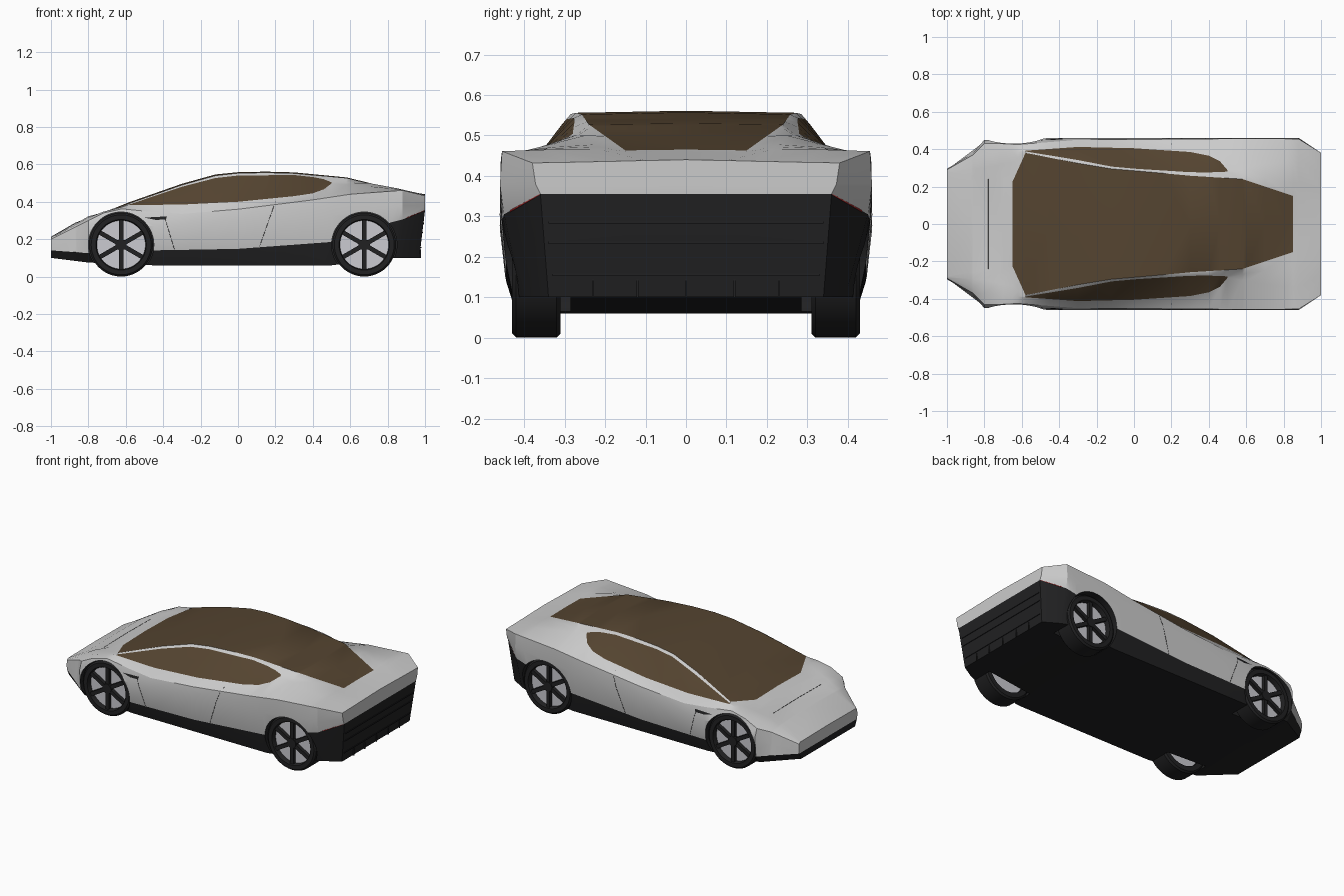
import bpy, bmesh, math
from mathutils import Vector, Matrix
from mathutils.bvhtree import BVHTree

if "Cube" in bpy.data.objects:
    bpy.data.objects.remove(bpy.data.objects["Cube"])


def material(name, rgb):
    m = bpy.data.materials.new(name)
    m.diffuse_color = (*rgb, 1)
    m.use_nodes = True
    m.node_tree.nodes["Principled BSDF"].inputs["Base Color"].default_value = m.diffuse_color
    return m


SILVER = material("silver_paint", (0.62, 0.63, 0.65))
DARK = material("black_trim", (0.015, 0.015, 0.016))
GLASS = material("bronze_glass", (0.09, 0.058, 0.03))
ALLOY = material("light_alloy", (0.6, 0.6, 0.64))
RED = material("tail_red", (0.3, 0.02, 0.02))


def make_object(name, bm, mats, smooth=25):
    me = bpy.data.meshes.new(name)
    bm.to_mesh(me)
    bm.free()
    for m in mats:
        me.materials.append(m)
    ob = bpy.data.objects.new(name, me)
    bpy.context.collection.objects.link(ob)
    if smooth:
        bpy.ops.object.select_all(action='DESELECT')
        ob.select_set(True)
        bpy.context.view_layer.objects.active = ob
        bpy.ops.object.shade_smooth_by_angle(angle=math.radians(smooth))
    return ob


def add_box(bm, loc, size, pre=Matrix()):
    mat = pre @ Matrix.Translation(loc) @ Matrix.Diagonal((*size, 1))
    bmesh.ops.create_cube(bm, size=1, matrix=mat)


def add_cyl(bm, x, y0, y1, z, r, n=48):
    mat = Matrix.Translation((x, (y0 + y1) / 2, z)) @ Matrix.Rotation(math.pi / 2, 4, 'X')
    return bmesh.ops.create_cone(bm, cap_ends=True, segments=n, radius1=r, radius2=r,
                                 depth=abs(y1 - y0), matrix=mat)


def line(name, pts, mat, r=0.0015):
    cu = bpy.data.curves.new(name, 'CURVE')
    cu.dimensions = '3D'
    cu.bevel_depth = r
    cu.bevel_resolution = 1
    sp = cu.splines.new('POLY')
    sp.points.add(len(pts) - 1)
    for p, co in zip(sp.points, pts):
        p.co = (*co, 1)
    cu.materials.append(mat)
    bpy.context.collection.objects.link(bpy.data.objects.new(name, cu))


# Body rails running nose to tail, (x, y, z)
floor_edge = [(-1, .27, .10), (-.8, .40, .075), (-.45, .42, .06), (.5, .42, .06),
              (.82, .42, .10), (1, .34, .10)]
floor_mid = [(x, 0, z) for x, y, z in floor_edge]
sill = [(-1, .29, .14), (-.8, .44, .125), (-.45, .445, .14), (0, .445, .148),
        (.5, .445, .185), (.82, .455, .29), (.88, .45, .305), (1, .36, .355)]
waist = [(-1, .295, .17), (-.86, .38, .20), (-.8, .45, .25), (-.7, .442, .29),
         (-.45, .46, .27), (.5, .46, .33), (.88, .46, .38), (1, .372, .38)]
shoulder = [(-1, .29, .20), (-.86, .37, .27), (-.8, .43, .30), (-.72, .43, .34),
            (-.62, .425, .362), (-.45, .438, .345), (-.3, .45, .335), (0, .452, .36),
            (.4, .455, .41), (.6, .458, .44), (.88, .455, .461), (1, .38, .432)]
window_low = [(-1, .286, .204), (-.8, .37, .315), (-.72, .38, .347), (-.58, .392, .382),
              (-.3, .412, .385), (0, .405, .40), (.3, .385, .43), (.4, .365, .445),
              (.46, .335, .467), (.5, .288, .498), (.7, .32, .482), (.88, .34, .465), (1, .27, .434)]
window_top = [(-1, .283, .207), (-.8, .30, .322), (-.65, .33, .362), (-.58, .388, .386),
              (-.3, .342, .48), (-.12, .307, .527), (0, .296, .54), (.3, .277, .543),
              (.4, .276, .532), (.46, .278, .52), (.5, .28, .504), (.7, .25, .50),
              (.85, .22, .472), (1, .18, .436)]
glass_edge = [(-1, .28, .21), (-.87, .26, .285), (-.65, .225, .365), (-.58, .38, .392),
              (-.3, .325, .49), (-.12, .295, .54), (0, .285, .553), (.15, .272, .556),
              (.3, .258, .552), (.58, .24, .527), (.85, .15, .463), (1, .1, .438)]
crown = [(-1, 0, .213), (-.87, 0, .288), (-.65, 0, .37), (-.58, 0, .398), (-.3, 0, .496),
         (-.12, 0, .546), (0, 0, .558), (.15, 0, .561), (.3, 0, .557), (.58, 0, .53),
         (.85, 0, .465), (1, 0, .44)]
rails = [floor_mid, floor_edge, sill, waist, shoulder, window_low, window_top, glass_edge, crown]


def rail_at(rail, x):
    for a, b in zip(rail, rail[1:]):
        if x <= b[0] + 1e-6:
            return Vector(a).lerp(Vector(b), (x - a[0]) / (b[0] - a[0]))


def tuck(p):
    # the tail panel leans forward towards the ground
    if p.x > .95:
        p.x -= max(0, .355 - p.z) * .12
    return p


def strip_material(j, x):
    if j < 2:
        return 1
    if (j == 5 and -.58 < x < .5) or (j == 7 and -.65 < x < .85):
        return 2
    return 0


# Body shell: loft the half, cap both ends, mirror
bm = bmesh.new()
xs = sorted({p[0] for r in rails for p in r})
rows = [[bm.verts.new(tuck(rail_at(r, x))) for r in rails] for x in xs]
for i in range(len(xs) - 1):
    for j in range(8):
        f = bm.faces.new((rows[i][j], rows[i + 1][j], rows[i + 1][j + 1], rows[i][j + 1]))
        f.material_index = strip_material(j, (xs[i] + xs[i + 1]) / 2)
for row in (rows[0], rows[-1]):
    mid = [None, row[0]] + [bm.verts.new((v.co.x, 0, v.co.z)) for v in row[2:8]] + [row[8]]
    for j in range(1, 8):
        quad = (row[j], row[j + 1], mid[j + 1], mid[j])
        f = bm.faces.new(quad if j < 7 else (row[7], row[8], mid[7]))
        f.material_index = 1 if j < 2 else 0
bmesh.ops.mirror(bm, geom=bm.verts[:] + bm.edges[:] + bm.faces[:], axis='Y', merge_dist=1e-4)
bmesh.ops.recalc_face_normals(bm, faces=bm.faces[:])
skin = BVHTree.FromBMesh(bm)
body = make_object("body_shell", bm, [SILVER, DARK, GLASS])

# Wheel arch cutter
WHEELS = [(x, s) for x in (-.625, .675) for s in (-1, 1)]
bm = bmesh.new()
for x, s in WHEELS:
    add_cyl(bm, x, s * .285, s * .6, .17, .175, 64)
for f in bm.faces:
    f.material_index = 1
cutter = make_object("arch_cutter", bm, [SILVER, DARK, GLASS], 0)
cutter.hide_render = True
cutter.hide_viewport = True
cut = body.modifiers.new("wheel_arches", 'BOOLEAN')
cut.operation = 'DIFFERENCE'
cut.solver = 'EXACT'
cut.object = cutter

# Wheels: lathed tyre, alloy disc, six dark spokes and hub
tyre_profile = [(.13, .31), (.16, .31), (.17, .32), (.17, .42), (.16, .43), (.135, .43), (.13, .42)]
for k, (x, s) in enumerate(WHEELS):
    bm = bmesh.new()
    n = 48
    rings = [[bm.verts.new((x + r * math.cos(a), s * y, .17 + r * math.sin(a)))
              for r, y in tyre_profile] for a in (2 * math.pi * i / n for i in range(n))]
    for i in range(n):
        a, b = rings[i], rings[(i + 1) % n]
        for j in range(len(a)):
            m = (j + 1) % len(a)
            bm.faces.new((a[j], b[j], b[m], a[m]))
    bmesh.ops.recalc_face_normals(bm, faces=bm.faces[:])
    make_object(f"tyre_{k}", bm, [DARK], 35)
    bm = bmesh.new()
    add_cyl(bm, x, s * .335, s * .40, .17, .132)
    make_object(f"rim_disc_{k}", bm, [ALLOY], 35)
    bm = bmesh.new()
    for q in range(6):
        turn = Matrix.Translation((x, s * .412, .17)) @ Matrix.Rotation(q * math.pi / 3, 4, 'Y')
        add_box(bm, (0, 0, .072), (.024, .022, .125), turn)
    add_cyl(bm, x, s * .39, s * .427, .17, .03, 24)
    make_object(f"spokes_{k}", bm, [DARK], 35)

# Tail panel ribs and fins
bm = bmesh.new()
for z, w in ((.285, .68), (.235, .68), (.155, .66)):
    add_box(bm, (1 - (.355 - z) * .12, 0, z), (.008, w, .006))
for y in (-.23, -.12, 0, .12, .23):
    add_box(bm, (.972, y, .122), (.012, .005, .045))
make_object("tail_ribs", bm, [DARK], 0)

# Tail light strip wrapping round the corners
line("tail_light", [(.9, -.434, .313), (.997, -.36, .355), (.997, .36, .355), (.9, .434, .313)], RED, .0025)


# Panel seams and side vents, dropped onto the body skin
def on_side(x, z, s):
    hit = skin.ray_cast(Vector((x, s * 2, z)), Vector((0, -s, 0)))[0]
    return hit


def seam(name, a, b, s):
    line(name, [on_side(a[0] + (b[0] - a[0]) * t / 10, a[1] + (b[1] - a[1]) * t / 10, s)
                for t in range(11)], DARK, .0012)


for s, side in ((-1, "right"), (1, "left")):
    seam(f"door_front_seam_{side}", (-.39, .31), (-.34, .145), s)
    seam(f"door_rear_seam_{side}", (.2, .40), (.115, .16), s)
    bm = bmesh.new()
    pts = [on_side(x, z, s) + Vector((0, s * .003, 0))
           for x, z in ((-.50, .315), (-.38, .322), (-.385, .305), (-.44, .303))]
    bm.faces.new([bm.verts.new(p) for p in (pts if s < 0 else pts[::-1])])
    make_object(f"side_vent_{side}", bm, [DARK], 0)
hood = rail_at(crown, -.78)
line("hood_seam", [(-.78, -.24, rail_at(glass_edge, -.78).z), hood,
                   (-.78, .24, rail_at(glass_edge, -.78).z)], DARK, .0012)
